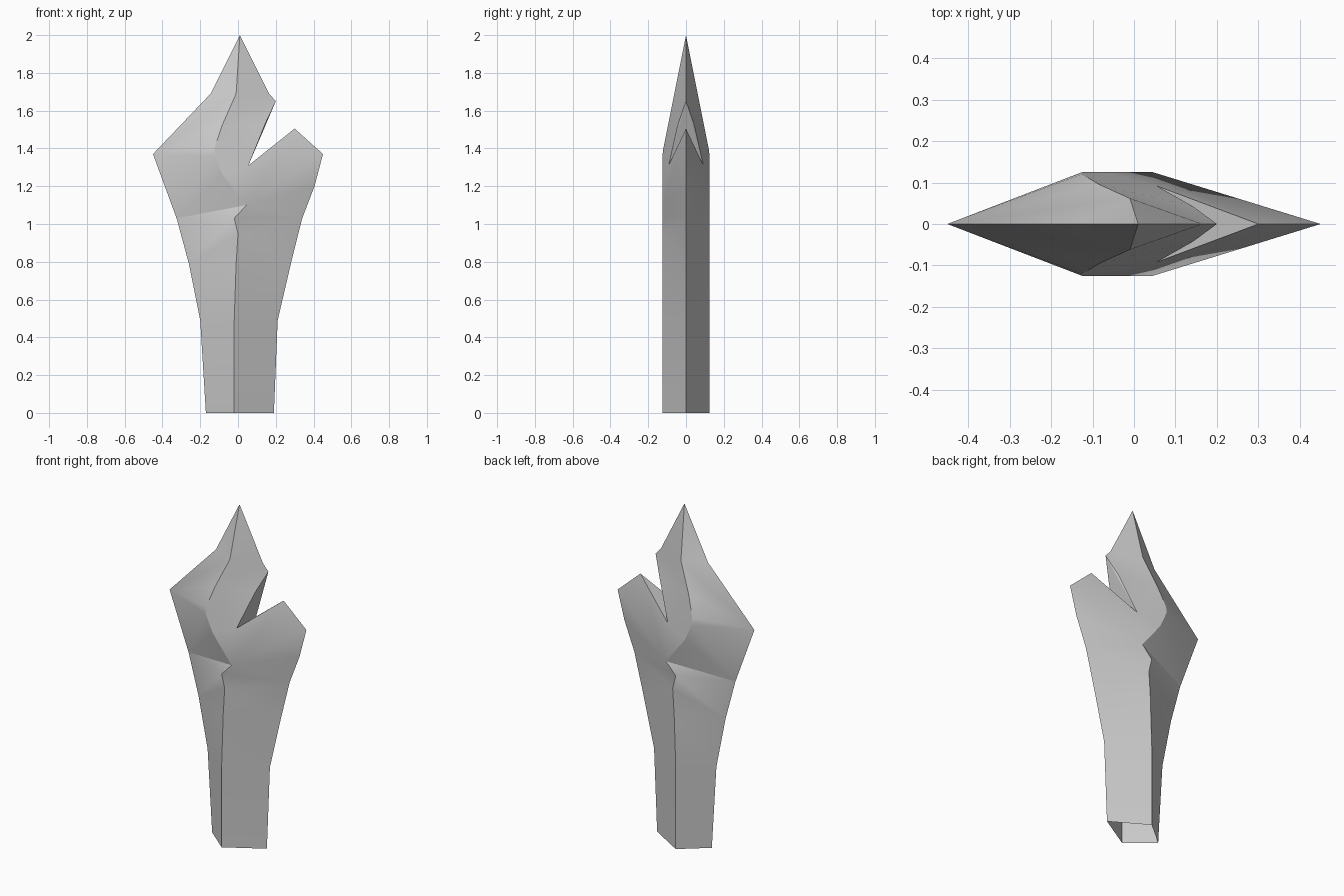
import bpy, bmesh, math
from mathutils import Vector

if "Cube" in bpy.data.objects:
    bpy.data.objects.remove(bpy.data.objects["Cube"])

# Profiles as (x, z); the outlines lie on y = 0 and the ridge stands out in y
left = [(-.17, 0), (-.2, .49), (-.26, .79), (-.325, 1.03), (-.45, 1.37), (-.145, 1.69), (.01, 2)]
ridge = [(-.02, 0), (-.02, .49), (-.01, .79), (0, .95), (-.02, 1.03), (.045, 1.1), (-.08, 1.26),
         (-.125, 1.36), (-.125, 1.4), (-.085, 1.52), (-.01, 1.69), (.01, 2)]
right = [(.19, 0), (.21, .49), (.28, .79), (.34, 1.03), (.405, 1.2), (.45, 1.37)]

bm = bmesh.new()


def face(*pts):
    """Add a polygon, skipping collapsed ones."""
    if all((pts[i] - pts[i - 1]).length > 1e-5 for i in range(len(pts))):
        bm.faces.new([bm.verts.new(p) for p in pts])


def strip(a, b):
    """Fill between two rising chains, joining level points with quads."""
    i = j = 0
    while i < len(a) - 1 or j < len(b) - 1:
        za = a[i + 1].z if i < len(a) - 1 else 9
        zb = b[j + 1].z if j < len(b) - 1 else 9
        if abs(za - zb) < .001 and (a[i + 1] - b[j + 1]).length > .001:
            face(a[i], b[j], b[j + 1], a[i + 1])
            i, j = i + 1, j + 1
        elif za <= zb:
            face(a[i], b[j], a[i + 1])
            i += 1
        else:
            face(a[i], b[j], b[j + 1])
            j += 1


for side in (-1, 1):
    L = [Vector((x, 0, z)) for x, z in left]
    M = [Vector((x, side * min(.125, .2 * (2 - z)), z)) for x, z in ridge]
    R = [Vector((x, 0, z)) for x, z in right]
    # notch on the right side
    notch, mid = Vector((.055, side * .092, 1.31)), Vector((.055, 0, 1.31))
    kink, low_tip = Vector((.143, side * .042, 1.53)), Vector((.3, 0, 1.505))
    high_tip, neck = Vector((.2, 0, 1.65)), Vector((.165, 0, 1.69))
    # flanks
    strip(L, M)
    strip(M[:6], R)
    face(M[5], R[-1], low_tip)
    face(M[5], low_tip, notch)
    strip(M[5:], [notch, kink, high_tip, neck, M[-1]])
    # notch floor and wall
    face(notch, low_tip, mid)
    face(notch, mid, high_tip)
    face(notch, high_tip, kink)

bmesh.ops.remove_doubles(bm, verts=bm.verts, dist=1e-4)
bmesh.ops.recalc_face_normals(bm, faces=bm.faces)

# Blade, open at the base
mesh = bpy.data.meshes.new("notched_blade")
bm.to_mesh(mesh)
bm.free()
blade = bpy.data.objects.new("notched_blade", mesh)
bpy.context.collection.objects.link(blade)
bpy.context.view_layer.objects.active = blade
blade.select_set(True)
bpy.ops.object.shade_smooth_by_angle(angle=math.radians(30))
